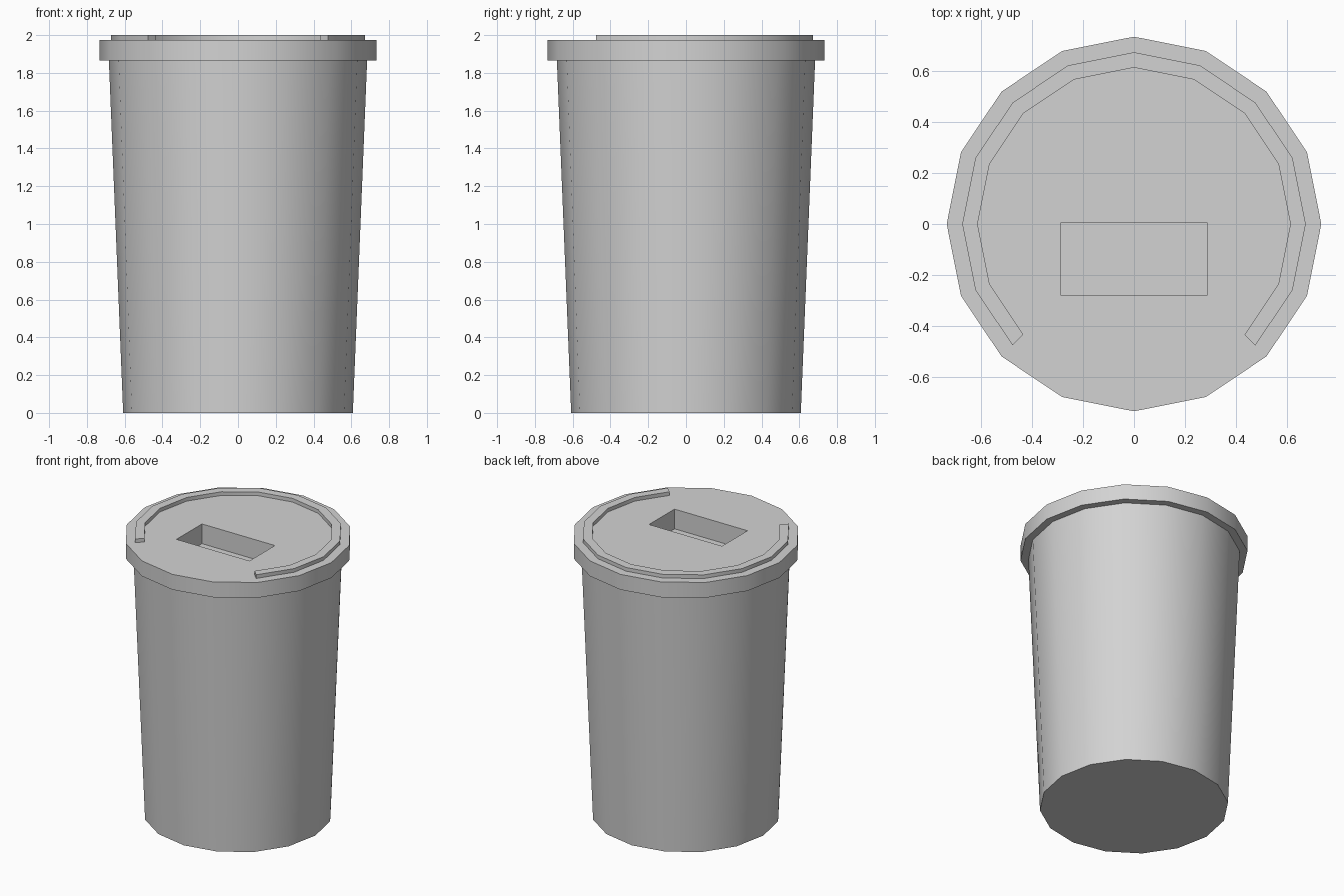
import bpy, bmesh, math

SIDES = 16
LID_TOP, LID_BASE = 1.974, 1.865

cube = bpy.data.objects.get("Cube")
if cube:
    bpy.data.objects.remove(cube, do_unlink=True)

grey = bpy.data.materials.new("light grey")
grey.use_nodes = True
grey.diffuse_color = (0.65, 0.65, 0.65, 1)
grey.node_tree.nodes["Principled BSDF"].inputs["Base Color"].default_value = grey.diffuse_color


def make_object(name, bm):
    bmesh.ops.recalc_face_normals(bm, faces=bm.faces)
    mesh = bpy.data.meshes.new(name)
    bm.to_mesh(mesh)
    bm.free()
    mesh.materials.append(grey)
    obj = bpy.data.objects.new(name, mesh)
    bpy.context.collection.objects.link(obj)
    return obj


def sweep(name, profile, first=0, steps=SIDES, closed_profile=False, caps=()):
    """Turn an (r, z) profile about z; a partial turn gets end faces."""
    bm = bmesh.new()
    full = steps == SIDES
    rings = []
    for i in range(first, first + steps + (not full)):
        a = math.tau * i / SIDES
        rings.append([bm.verts.new((r * math.cos(a), r * math.sin(a), z)) for r, z in profile])
    count = len(profile)
    for i in range(steps):
        a, b = rings[i], rings[(i + 1) % len(rings)]
        for j in range(count if closed_profile else count - 1):
            k = (j + 1) % count
            bm.faces.new((a[j], b[j], b[k], a[k]))
    if not full:
        bm.faces.new(rings[0])
        bm.faces.new(rings[-1])
    for j in caps:
        bm.faces.new([ring[j] for ring in rings])
    return make_object(name, bm)


def smooth(obj):
    bpy.ops.object.select_all(action="DESELECT")
    obj.select_set(True)
    bpy.context.view_layer.objects.active = obj
    bpy.ops.object.shade_smooth_by_angle(angle=math.radians(30))


# Tapered cup, open under the lid
cup = sweep("cup", [(0.608, 0), (0.684, LID_BASE + 0.01)], caps=(0,))

# Lid with a plug that sits inside the cup
lid = sweep("lid", [(0.62, 1.8), (0.62, LID_BASE), (0.734, LID_BASE), (0.734, LID_TOP)],
            caps=(0, 3))

# Rectangular recess cut into the lid
bm = bmesh.new()
bmesh.ops.create_cube(bm, size=1)
bmesh.ops.scale(bm, vec=(0.574, 0.286, 0.28), verts=bm.verts)
bmesh.ops.translate(bm, vec=(0, -0.138, LID_TOP), verts=bm.verts)
cutter = make_object("recess_cutter", bm)
cutter.hide_render = True
cut = lid.modifiers.new("recess", "BOOLEAN")
cut.operation = "DIFFERENCE"
cut.solver = "EXACT"
cut.object = cutter
bpy.context.view_layer.objects.active = lid
bpy.ops.object.modifier_apply(modifier=cut.name)
bpy.data.objects.remove(cutter, do_unlink=True)

# Raised rim on the lid, open at the front
rim = sweep("lid_rim", [(0.673, LID_TOP - 0.01), (0.673, 2), (0.613, 2), (0.613, LID_TOP - 0.01)],
            first=-2, steps=12, closed_profile=True)

for part in (cup, lid, rim):
    smooth(part)
